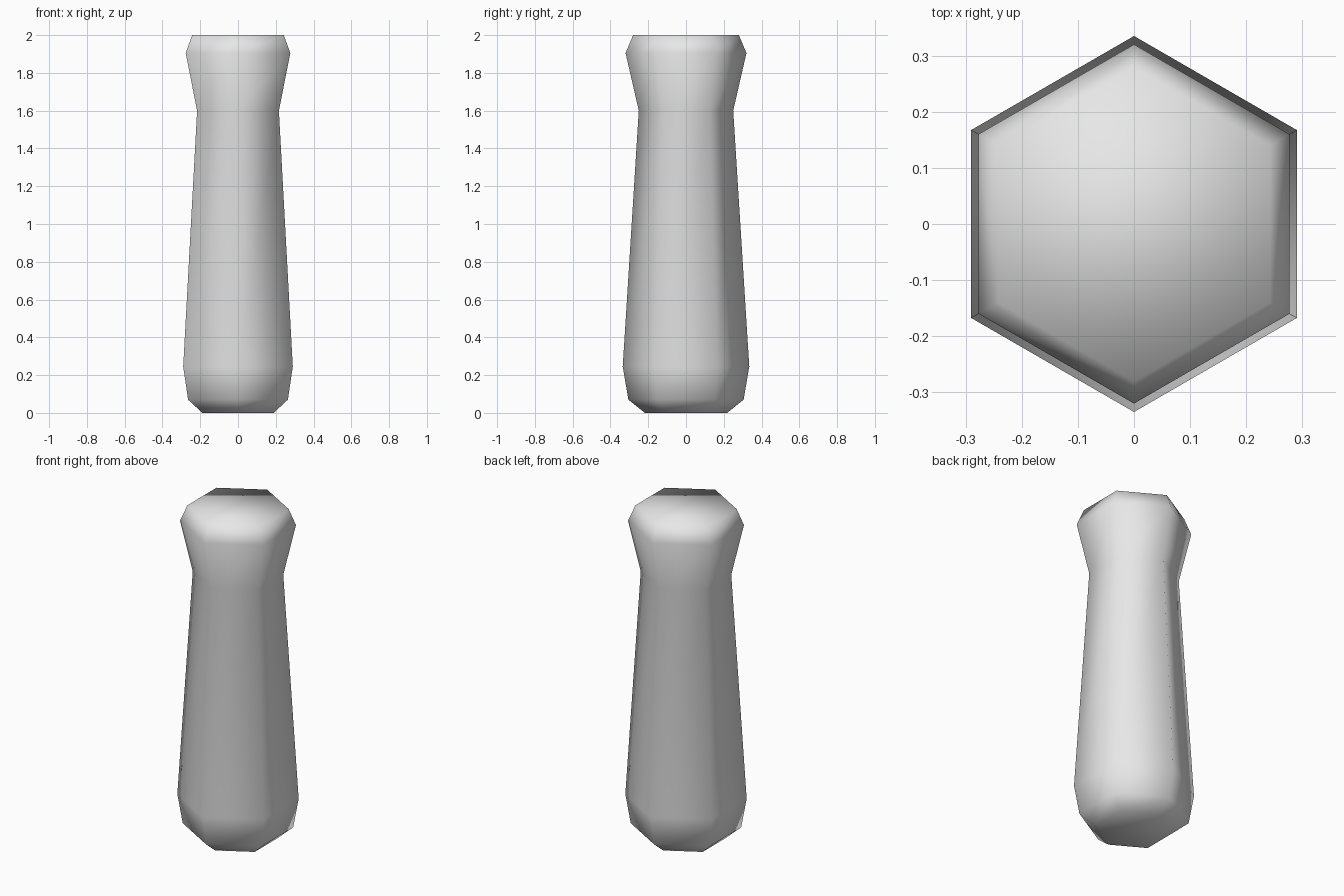
import bpy, bmesh
from math import sin, cos, pi

cube = bpy.data.objects.get("Cube")
if cube:
    bpy.data.objects.remove(cube, do_unlink=True)

# Plain grey material
grey = bpy.data.materials.new("light grey")
grey.use_nodes = True
color = (0.8, 0.8, 0.8, 1)
grey.diffuse_color = color
grey.node_tree.nodes["Principled BSDF"].inputs["Base Color"].default_value = color

# Corner radius and height of each hexagonal ring, from the base up
PROFILE = [(0.218, 0), (0.305, 0.07), (0.335, 0.245),
           (0.25, 1.6), (0.32, 1.905), (0.28, 2)]
SIDES = 6


def add_lathed(name, profile, sides, material):
    """Stack rings with corners on the y axis, then close both ends."""
    bm = bmesh.new()
    rings = []
    for radius, z in profile:
        angles = [pi / 2 + 2 * pi * i / sides for i in range(sides)]
        rings.append([bm.verts.new((radius * cos(a), radius * sin(a), z))
                      for a in angles])
    for low, high in zip(rings, rings[1:]):
        for i in range(sides):
            j = (i + 1) % sides
            bm.faces.new((low[i], low[j], high[j], high[i]))
    bm.faces.new(rings[0][::-1])
    bm.faces.new(rings[-1])
    # Soft shading runs over every edge, caps included
    for face in bm.faces:
        face.smooth = True
    mesh = bpy.data.meshes.new(name)
    bm.to_mesh(mesh)
    bm.free()
    mesh.materials.append(material)
    obj = bpy.data.objects.new(name, mesh)
    bpy.context.collection.objects.link(obj)
    return obj


# Tapered grip with a narrow neck and a flared end
add_lathed("handle", PROFILE, SIDES, grey)
